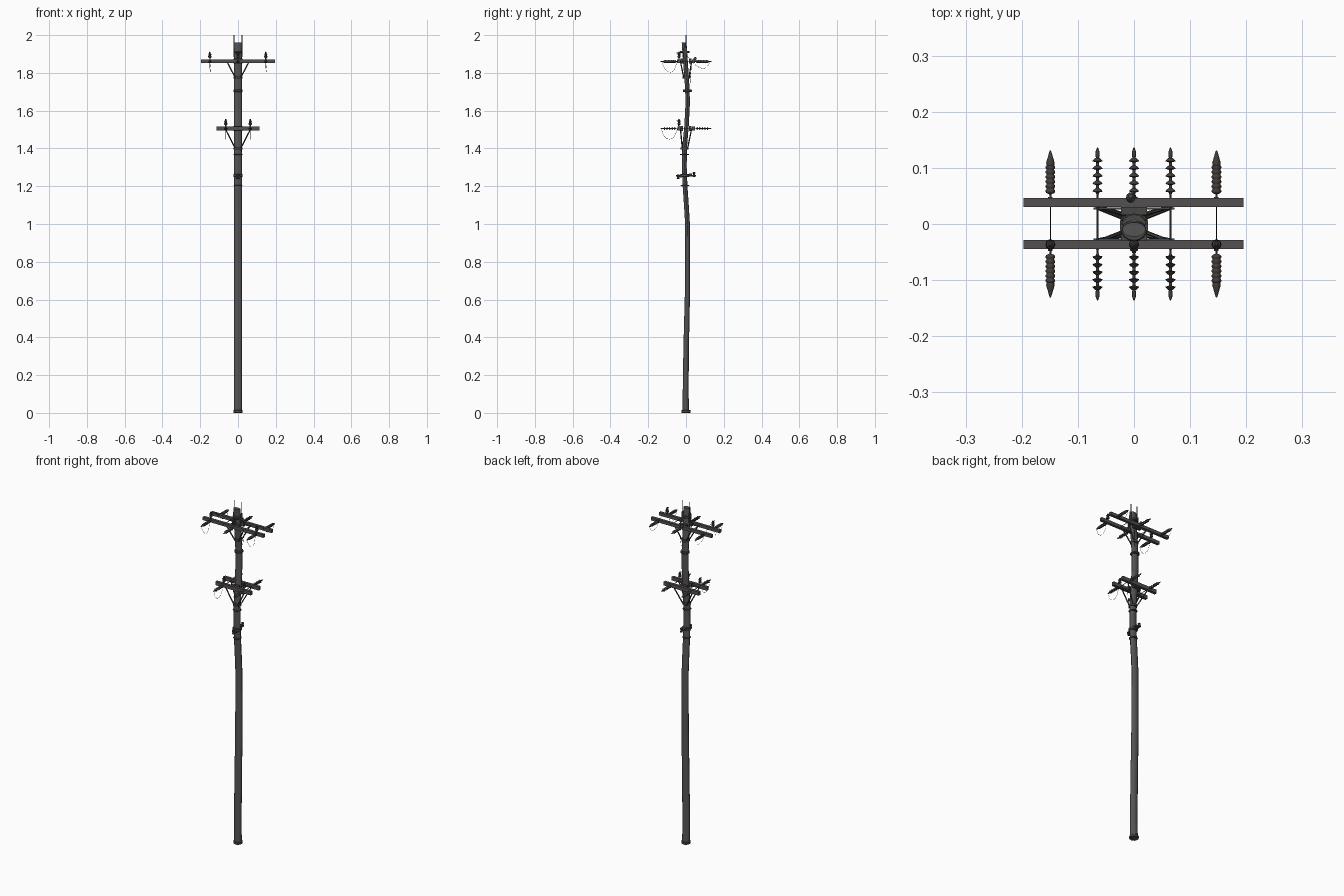
import bpy, bmesh, math
from mathutils import Vector, Matrix

if "Cube" in bpy.data.objects:
    bpy.data.objects.remove(bpy.data.objects["Cube"])


def material(name, r, g, b):
    m = bpy.data.materials.new(name)
    m.diffuse_color = (r, g, b, 1)
    m.use_nodes = True
    m.node_tree.nodes["Principled BSDF"].inputs["Base Color"].default_value = m.diffuse_color
    return m


POLE = material("weathered grey pole", 0.095, 0.09, 0.088)
ARM = material("grey timber arm", 0.088, 0.083, 0.08)
STEEL = material("dark steel", 0.065, 0.063, 0.062)
INSUL = material("dark brown insulator", 0.055, 0.047, 0.043)
WIRE = material("black wire", 0.025, 0.025, 0.025)


def finish(name, bm, mat, smooth=True):
    bmesh.ops.recalc_face_normals(bm, faces=bm.faces)
    me = bpy.data.meshes.new(name)
    bm.to_mesh(me)
    bm.free()
    me.materials.append(mat)
    ob = bpy.data.objects.new(name, me)
    bpy.context.collection.objects.link(ob)
    if smooth:
        bpy.ops.object.select_all(action='DESELECT')
        ob.select_set(True)
        bpy.context.view_layer.objects.active = ob
        bpy.ops.object.shade_smooth_by_angle(angle=math.radians(40))
    return ob


def box(name, center, size, mat):
    bm = bmesh.new()
    bmesh.ops.create_cube(bm, size=1, matrix=Matrix.Translation(center) @ Matrix.Diagonal((*size, 1)))
    return finish(name, bm, mat, False)


def skin(bm, rings):
    n = len(rings[0])
    for a, b in zip(rings, rings[1:]):
        for i in range(n):
            bm.faces.new((a[i], a[(i + 1) % n], b[(i + 1) % n], b[i]))
    bm.faces.new(rings[0][::-1])
    bm.faces.new(rings[-1])


def lathe(name, origin, axis, profile, mat, n=10):
    """Turned part: profile is (radius, distance along axis)."""
    q = Vector(axis).normalized().to_track_quat('Z', 'Y')
    bm = bmesh.new()
    rings = [[bm.verts.new(Vector(origin) + q @ Vector((r * math.cos(math.tau * i / n),
              r * math.sin(math.tau * i / n), h))) for i in range(n)] for r, h in profile]
    skin(bm, rings)
    return finish(name, bm, mat)


def rod(name, a, b, r, mat=STEEL, n=8):
    d = Vector(b) - Vector(a)
    return lathe(name, a, d, [(r, 0), (r, d.length)], mat, n)


def wire(name, pts, r=0.0007):
    cu = bpy.data.curves.new(name, 'CURVE')
    cu.dimensions = '3D'
    cu.bevel_depth = r
    cu.bevel_resolution = 0
    cu.resolution_u = 5
    sp = cu.splines.new('BEZIER')
    sp.bezier_points.add(len(pts) - 1)
    for p, co in zip(sp.bezier_points, pts):
        p.co = co
        p.handle_left_type = p.handle_right_type = 'AUTO'
    cu.materials.append(WIRE)
    bpy.context.collection.objects.link(bpy.data.objects.new(name, cu))


# gently crooked pole: (z, centre y, x radius, y radius)
PATH = [(0, 0.0, .022, .018), (.1, -.002, .022, .016), (.35, .001, .022, .015), (.65, .008, .022, .014),
        (.85, .008, .021, .013), (1.0, .008, .021, .013), (1.1, .002, .021, .013), (1.2, -.005, .021, .013),
        (1.3, -.009, .021, .013), (1.4, -.008, .021, .013), (1.52, .003, .021, .012),
        (1.64, .009, .021, .012), (1.72, .007, .021, .012), (1.86, -.003, .021, .013), (1.96, -.010, .021, .013)]
bm = bmesh.new()
skin(bm, [[bm.verts.new((rx * math.cos(math.tau * i / 14), cy + ry * math.sin(math.tau * i / 14), z))
           for i in range(14)] for z, cy, rx, ry in PATH])
finish("pole", bm, POLE)


def pole_y(z):
    for a, b in zip(PATH, PATH[1:]):
        if a[0] <= z <= b[0]:
            return a[1] + (b[1] - a[1]) * (z - a[0]) / (b[0] - a[0])


# steel bands round the pole
for z, r, h in [(0, .025, .014), (1.2, .023, .006), (1.25, .0245, .014),
                (1.365, .0235, .006), (1.70, .0245, .011), (1.905, .025, .012)]:
    lathe("pole_band", (0, pole_y(z), z), (0, 0, 1),
          [(r - .002, 0), (r, .002), (r, h - .002), (r - .002, h)], STEEL, 16)

# pole-top side brackets and upright spikes
for s in (-1, 1):
    box("top_side_plate", (s * .0225, -.003, 1.908), (.005, .018, .05), STEEL)
    rod("top_spike", (s * .021, 0, 1.885), (s * .021, 0, 2.0), .002)


def strain_discs(x, y, z, s):
    # string of bell discs
    prof = [(.002, 0), (.002, .006)]
    for k in range(5):
        h = .010 + k * .0135
        prof += [(.003, h), (.0092, h + .002), (.007, h + .005), (.003, h + .008)]
    prof += [(.0035, .077), (.0035, .083), (.001, .090)]
    lathe("strain_disc_string", (x, y, z), (0, s, 0), prof, INSUL)


def strain_ribbed(x, y, z, s, r=.0085):
    # ribbed long insulator with tapered clamp
    prof = [(.002, 0), (.002, .008)]
    for k in range(6):
        h = .010 + k * .0085
        prof += [(r * .8, h), (r, h + .002), (r, h + .005), (r * .8, h + .007)]
    prof += [(r * .9, .064), (r * .55, .074), (.003, .080), (.001, .086)]
    lathe("strain_ribbed_insulator", (x, y, z), (0, s, 0), prof, INSUL)


def pin_insulator(x, y, z):
    lathe("pin_insulator", (x, y, z), (0, 0, 1),
          [(.003, 0), (.003, .008), (.009, .011), (.0085, .018), (.005, .021), (.008, .024),
           (.0075, .030), (.004, .033), (.005, .037), (.002, .041)], INSUL)
    rod("wire_tie", (x, y - .014, z + .034), (x, y + .008, z + .034), .002, INSUL, 6)


def arm_set(z, half, brace_z, brace_x, thick):
    for s, y in ((-1, -.0365), (1, .0385)):
        box("crossarm", (-.001, y, z), (half * 2, .016, thick), ARM)
        # mounting block between arm and pole
        box("arm_mount", (0, s * .023, z), (.046, .014, .026), STEEL)
        # V brace
        for e in (-1, 1):
            rod("arm_brace", (e * .014, s * .014 + pole_y(brace_z) * .7, brace_z),
                (e * brace_x, s * .029, z - .004), .0035, STEEL, 6)
        box("brace_strap", (0, s * .0275, z - .004), (brace_x * 2 + .012, .003, .007), STEEL)
    lathe("brace_band", (0, pole_y(brace_z), brace_z - .006), (0, 0, 1),
          [(.0225, 0), (.0225, .012)], STEEL, 14)
    # through bolts joining the two arms
    for e in (-1, 1):
        rod("arm_through_bolt", (e * .065, -.049, z), (e * .065, .052, z), .0016, STEEL, 6)


arm_set(1.862, .196, 1.775, .058, .018)
arm_set(1.505, .114, 1.40, .066, .021)

# upper conductors: two outer phases and one at the centre
for x in (-.149, .147):
    pin_insulator(x, -.0365, 1.871)
    for s in (-1, 1):
        strain_ribbed(x, s * .045, 1.860, s)
        box("arm_eye_plate", (x, s * .0465, 1.860), (.008, .004, .014), STEEL)
    wire("jumper_front", [(x, -.128, 1.858), (x + .004, -.105, 1.815), (x + .003, -.075, 1.805),
                          (x, -.05, 1.85), (x, -.0365, 1.906)])
    wire("jumper_back", [(x, -.0365, 1.906), (x, .01, 1.885), (x, .052, 1.84),
                         (x, .10, 1.825), (x, .128, 1.858)])
for s in (-1, 1):
    strain_discs(0, s * .046, 1.860, s)
pin_insulator(0, -.0365, 1.871)
lathe("rear_pin_boss", (-.006, .045, 1.866), (0, .3, 1), [(.008, 0), (.008, .012), (.004, .018)], STEEL)

# lower conductors
for x in (-.065, .065):
    pin_insulator(x, -.0365, 1.5155)
    for s in (-1, 1):
        strain_discs(x, s * .046, 1.505, s)
    wire("low_jumper", [(x, -.132, 1.505), (x, -.105, 1.455), (x, -.075, 1.452),
                        (x, -.05, 1.49), (x, -.0365, 1.55)])

# hanging earth wires beside the pole
wire("upper_earth_wire", [(.02, .028, 1.855), (.02, .026, 1.80), (.016, .021, 1.74)], .001)
wire("lower_earth_wire", [(.02, -.028, 1.50), (.02, -.024, 1.45), (.018, -.02, 1.385)], .001)

# neutral bracket with front and rear spools
yb = pole_y(1.255)
rod("neutral_bolt", (0, -.052, 1.255), (0, .052, 1.255), .004)
for s, z in ((-1, 1.250), (1, 1.262)):
    box("neutral_clevis", (0, s * .027 - .003, z), (.026, .016, .010), STEEL)
    lathe("neutral_spool", (0, s * .042, z - .012), (0, 0, 1),
          [(.006, 0), (.0085, .004), (.005, .009), (.005, .014), (.0085, .019), (.006, .024)], INSUL)
